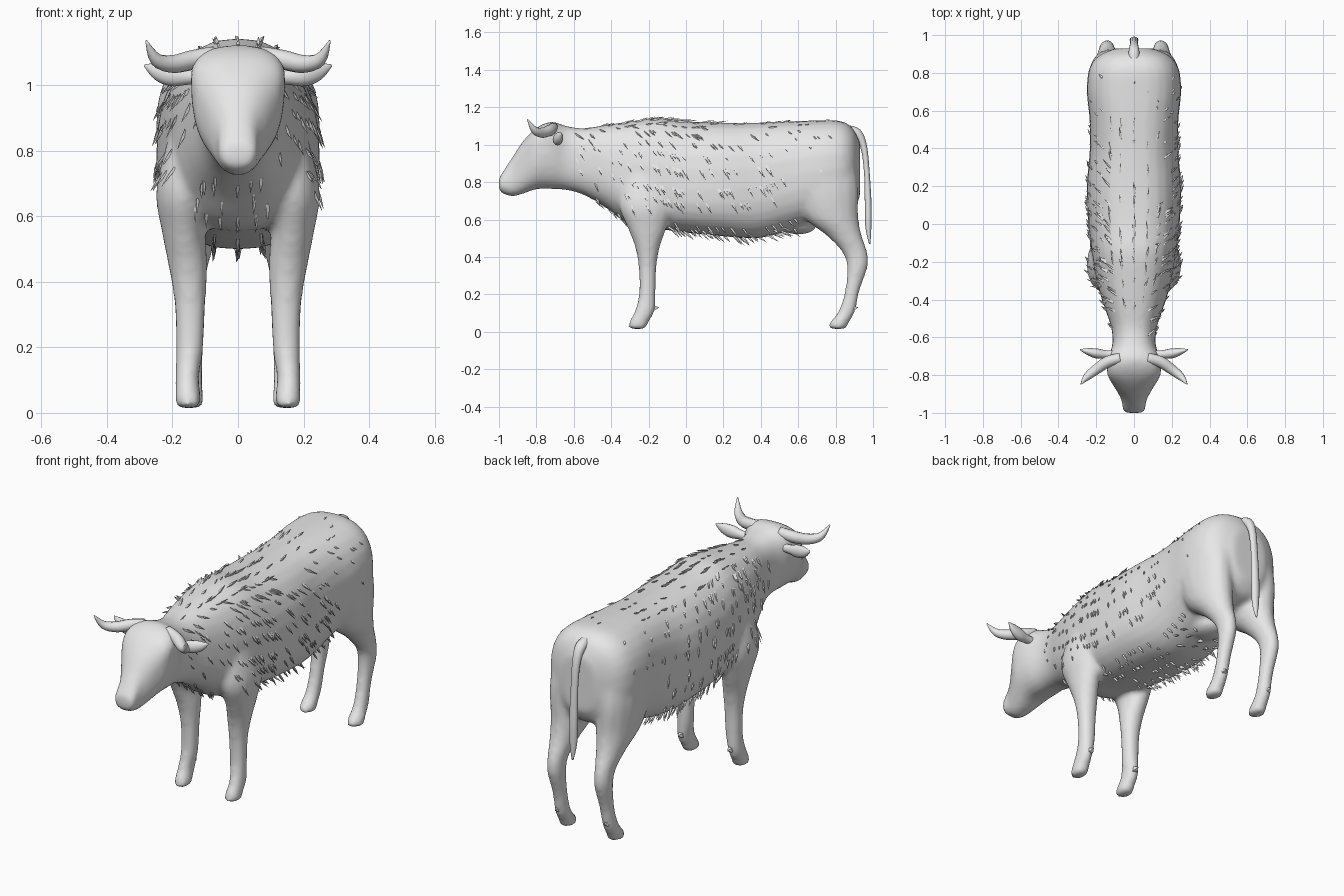
import bpy, bmesh, math, random
from mathutils import Vector, Matrix

random.seed(7)
if "Cube" in bpy.data.objects:
    bpy.data.objects.remove(bpy.data.objects["Cube"])

hide = bpy.data.materials.new("pale grey hide")
hide.use_nodes = True
hide.diffuse_color = (0.8, 0.8, 0.8, 1)
hide.node_tree.nodes["Principled BSDF"].inputs["Base Color"].default_value = (0.8, 0.8, 0.8, 1)


def refine(rows, steps=4):
    """Pass a smooth curve through rows of numbers."""
    out = []
    for i in range(len(rows) - 1):
        a, b, c, d = (rows[max(0, min(len(rows) - 1, i + k))] for k in (-1, 0, 1, 2))
        for s in range(steps):
            t = s / steps
            out.append([q + t * (r - p) / 2 + t * t * (p - 2.5 * q + 2 * r - d_ / 2)
                        + t ** 3 * (1.5 * (q - r) + (d_ - p) / 2)
                        for p, q, r, d_ in zip(a, b, c, d)])
    return out + [list(rows[-1])]


def loft(bm, rings):
    """Skin a stack of point rings and cap both ends."""
    rows = [[bm.verts.new(p) for p in ring] for ring in rings]
    n = len(rows[0])
    faces = [bm.faces.new(rows[0]), bm.faces.new(rows[-1][::-1])]
    for lo, hi in zip(rows, rows[1:]):
        for i in range(n):
            j = (i + 1) % n
            faces.append(bm.faces.new((lo[i], hi[i], hi[j], lo[j])))
    bmesh.ops.recalc_face_normals(bm, faces=faces)


def ellipse(centre, u, v, n=16):
    angles = [math.tau * i / n for i in range(n)]
    return [Vector(centre) + u * math.cos(a) + v * math.sin(a) for a in angles]


def power(value, p=0.8):
    return math.copysign(abs(value) ** p, value)


def trunk_ring(row, n=28):
    y, low, high, half, mid_share = row
    mid = low + (high - low) * mid_share
    pts = []
    for i in range(n):
        a = math.tau * i / n
        s = power(math.sin(a))
        pts.append(Vector((half * power(math.cos(a)), y,
                           mid + s * (high - mid if s > 0 else mid - low))))
    return pts


def sweep(bm, rows, side):
    """Round tube through rows of x, y, z, width radius, thickness radius."""
    rows = refine(rows)
    pts = [Vector(r[:3]) for r in rows]
    rings = []
    for i, r in enumerate(rows):
        along = (pts[min(i + 1, len(pts) - 1)] - pts[max(i - 1, 0)]).normalized()
        u = along.cross(Vector(side)).normalized()
        rings.append(ellipse(pts[i], u * r[3], along.cross(u) * r[4], 12))
    loft(bm, rings)


def spike(bm, base, tip, radius):
    """Thin four-sided lock of hair."""
    along = (tip - base).normalized()
    u = along.orthogonal().normalized() * radius
    loft(bm, [ellipse(base, u, along.cross(u), 4),
              ellipse(base.lerp(tip, 0.45), u, along.cross(u), 4),
              ellipse(tip, u * 0.08, along.cross(u) * 0.08, 4)])


def finish(bm, name, smooth=True):
    mesh = bpy.data.meshes.new(name)
    for f in bm.faces:
        f.smooth = smooth
    bm.to_mesh(mesh)
    bm.free()
    mesh.materials.append(hide)
    obj = bpy.data.objects.new(name, mesh)
    bpy.context.collection.objects.link(obj)
    return obj


# Head, neck and trunk: y, underside, top, half width, height share of widest point
TRUNK = [(-1.0, .765, .82, .045, .5), (-.985, .742, .845, .058, .5),
         (-.93, .724, .93, .067, .45), (-.87, .738, 1.02, .1, .6),
         (-.8, .762, 1.09, .14, .75), (-.72, .763, 1.122, .14, .72),
         (-.64, .758, 1.1, .115, .55), (-.55, .733, 1.088, .12, .5),
         (-.43, .665, 1.105, .16, .45), (-.3, .57, 1.125, .2, .42),
         (-.15, .55, 1.142, .225, .4), (0, .53, 1.125, .242, .38),
         (.2, .51, 1.117, .25, .42), (.38, .5, 1.118, .235, .45),
         (.55, .54, 1.125, .235, .5), (.7, .59, 1.13, .25, .5),
         (.82, .62, 1.128, .238, .5), (.89, .65, 1.09, .19, .5),
         (.93, .72, 1.01, .1, .5)]
trunk = refine(TRUNK)
bm = bmesh.new()
loft(bm, [trunk_ring(r) for r in trunk])

# Legs: height, front y, back y, inner x, outer x
FRONT_LEG = [(.015, -.31, -.215, .113, .192), (.05, -.305, -.2, .112, .192),
             (.11, -.275, -.168, .118, .192), (.2, -.252, -.162, .105, .19),
             (.34, -.253, -.158, .098, .195), (.45, -.272, -.14, .093, .213),
             (.55, -.31, -.105, .098, .232), (.68, -.36, -.07, .08, .25),
             (.85, -.34, -.1, .06, .21)]
HIND_LEG = [(.015, .76, .86, .105, .185), (.05, .768, .872, .105, .185),
            (.11, .815, .905, .108, .18), (.22, .85, .928, .105, .178),
            (.35, .86, .973, .1, .185), (.43, .832, .968, .095, .19),
            (.52, .745, .938, .07, .21), (.62, .62, .922, .04, .235),
            (.78, .56, .922, .04, .248), (.95, .6, .9, .04, .23)]
for side in (-1, 1):
    for leg in (FRONT_LEG, HIND_LEG):
        loft(bm, [ellipse((side * (x0 + x1) / 2, (y0 + y1) / 2, z),
                          Vector(((x1 - x0) / 2, 0, 0)), Vector((0, (y1 - y0) / 2, 0)))
                  for z, y0, y1, x0, x1 in refine(leg)])

# Udder
bmesh.ops.create_uvsphere(bm, u_segments=16, v_segments=10, radius=1,
                          matrix=Matrix.Translation((0, .6, .57)) @ Matrix.Diagonal((.09, .1, .05, 1)))

body = finish(bm, "body")
remesh = body.modifiers.new("fuse", 'REMESH')
remesh.mode = 'VOXEL'
remesh.voxel_size = 0.014
remesh.use_smooth_shade = True
soften = body.modifiers.new("soften", 'SMOOTH')
soften.factor = 0.5
soften.iterations = 6

# Horns and ears, mirrored
bm = bmesh.new()
sweep(bm, [(.07, -.71, 1.09, .028, .028), (.14, -.73, 1.076, .03, .03),
           (.2, -.77, 1.064, .027, .027), (.25, -.81, 1.078, .02, .02),
           (.28, -.847, 1.135, .003, .003)], (0, 0, 1))
horns = finish(bm, "horns")
bm = bmesh.new()
sweep(bm, [(.1, -.69, 1.025, .02, .02), (.15, -.69, 1.025, .022, .024),
           (.2, -.685, 1.03, .026, .034), (.245, -.675, 1.042, .018, .027),
           (.285, -.665, 1.06, .003, .004)], (0, 0, 1))
ears = finish(bm, "ears")

# Dewclaws
bm = bmesh.new()
for y in (-.18, .885):
    spike(bm, Vector((.15, y, .125)), Vector((.15, y + .035, .13)), .016)
dewclaws = finish(bm, "dewclaws", False)
for obj in (horns, ears, dewclaws):
    mirror = obj.modifiers.new("mirror", 'MIRROR')
    mirror.use_mirror_merge = False

# Tail
bm = bmesh.new()
sweep(bm, [(0, .86, 1.075, .03, .03), (0, .915, 1.06, .026, .028),
           (0, .95, .99, .018, .022), (0, .967, .85, .015, .02),
           (0, .974, .68, .018, .023), (0, .975, .56, .016, .02),
           (0, .982, .47, .004, .005)], (1, 0, 0))
finish(bm, "tail")

# Hair locks lying back and down along the coat
bpy.context.view_layer.update()
skin = body.evaluated_get(bpy.context.evaluated_depsgraph_get())
bm = bmesh.new()


def hair(y, angle, length, lift, lean):
    row = min(trunk, key=lambda r: abs(r[0] - y))
    ring = trunk_ring(row)
    p = ring[int(angle / math.tau * len(ring)) % len(ring)]
    hit, root, normal, _ = skin.closest_point_on_mesh(Vector((p.x, y, p.z)))
    if not hit:
        return
    flow = Vector((random.uniform(-.1, .1), lean, -1 if abs(normal.z) < .85 else -.1))
    flow = (flow - normal * flow.dot(normal)).normalized()
    spike(bm, root - normal * .003, root + (flow + normal * lift).normalized() * length,
          random.uniform(.004, .007))


for _ in range(330):
    y = random.triangular(-.6, .6, -.12)
    hair(y, random.uniform(-.5, math.pi + .5), random.uniform(.035, .075), .2, .55)
for _ in range(40):
    hair(random.uniform(.3, .8), random.uniform(0, math.pi), .025, .15, .6)
finish(bm, "coat_hair", False)

# Shaggy fringe under the belly
bm = bmesh.new()
for _ in range(110):
    y = random.uniform(-.1, .58)
    hair(y, math.pi * 1.5 + random.uniform(-.9, .9), random.uniform(.04, .075), .75, .8)
for _ in range(25):
    hair(random.uniform(-.5, -.32), math.pi * 1.5 + random.uniform(-.8, .8), .05, .3, .5)
finish(bm, "belly_fringe", False)
